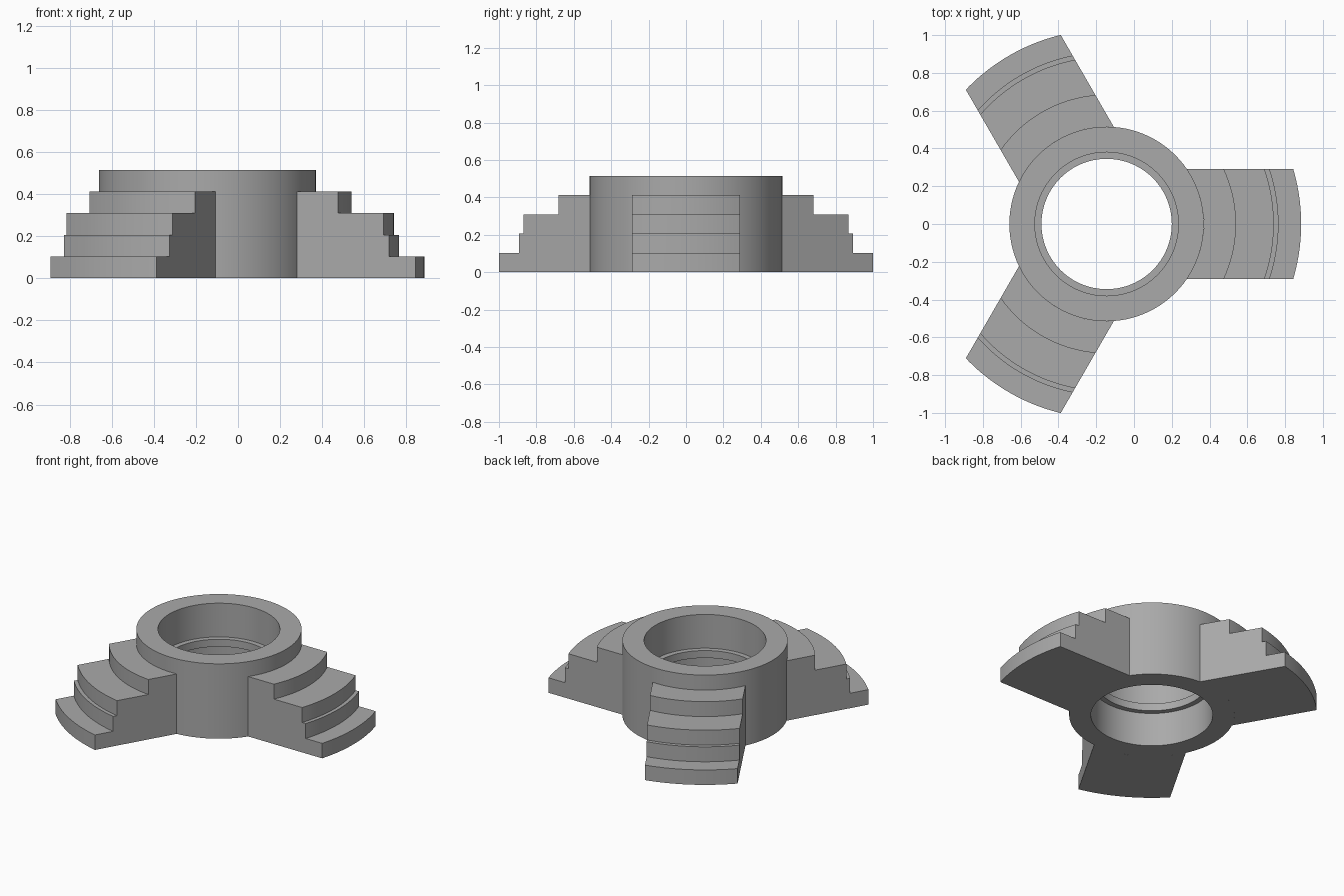
import bpy, bmesh, math
from mathutils import Matrix

cube = bpy.data.objects.get("Cube")
if cube:
    bpy.data.objects.remove(cube, do_unlink=True)

CENTRE_X = -0.145
HUB_R, BORE_R, LIP_R, HUB_H = 0.515, 0.38, 0.345, 0.515
ARM_HALF, STEP = 0.29, 0.103

grey = bpy.data.materials.new("plain grey")
grey.use_nodes = True
colour = (0.4, 0.4, 0.4, 1)
grey.diffuse_color = colour
grey.node_tree.nodes["Principled BSDF"].inputs["Base Color"].default_value = colour


def sweep(name, rings, closed):
    """Join matching closed profile loops into a solid."""
    bm = bmesh.new()
    loops = [[bm.verts.new(p) for p in ring] for ring in rings]
    pairs = list(zip(loops, loops[1:]))
    if closed:
        pairs.append((loops[-1], loops[0]))
    for a, b in pairs:
        for i in range(len(a)):
            j = (i + 1) % len(a)
            bm.faces.new((a[i], a[j], b[j], b[i]))
    if not closed:
        bm.faces.new(loops[0])
        bm.faces.new(loops[-1])
    bmesh.ops.recalc_face_normals(bm, faces=bm.faces)
    mesh = bpy.data.meshes.new(name)
    bm.to_mesh(mesh)
    bm.free()
    mesh.materials.append(grey)
    obj = bpy.data.objects.new(name, mesh)
    bpy.context.collection.objects.link(obj)
    bpy.ops.object.select_all(action="DESELECT")
    obj.select_set(True)
    bpy.context.view_layer.objects.active = obj
    bpy.ops.object.shade_smooth_by_angle(angle=math.radians(30))
    return obj


# Hub: a turned ring with a thin lip halfway down the bore
hub_profile = [(HUB_R, 0), (HUB_R, HUB_H), (BORE_R, HUB_H), (BORE_R, 0.283),
               (LIP_R, 0.283), (LIP_R, 0.232), (BORE_R, 0.232), (BORE_R, 0)]
segments = 96
angles = [2 * math.pi * i / segments for i in range(segments)]
hub = sweep("hub", [[(r * math.cos(a), r * math.sin(a), z) for r, z in hub_profile]
                    for a in angles], True)
hub.location.x = CENTRE_X

# Arms: parallel sides, stepped down outwards, every riser concentric with the hub
arm_profile = [(HUB_R, 0)]
for level, radius in enumerate((1.03, 0.91, 0.885, 0.685)):
    arm_profile += [(radius, level * STEP), (radius, (level + 1) * STEP)]
arm_profile.append((HUB_R, 4 * STEP))
slices = 20
widths = [ARM_HALF * (2 * i / slices - 1) for i in range(slices + 1)]
for name, turn in (("left_arm", 0), ("back_arm", 120), ("front_arm", 240)):
    arm = sweep(name, [[(math.sqrt(r * r - y * y), y, z) for r, z in arm_profile]
                       for y in widths], False)
    arm.matrix_world = (Matrix.Translation((CENTRE_X, 0, 0))
                        @ Matrix.Rotation(math.radians(turn), 4, "Z"))
